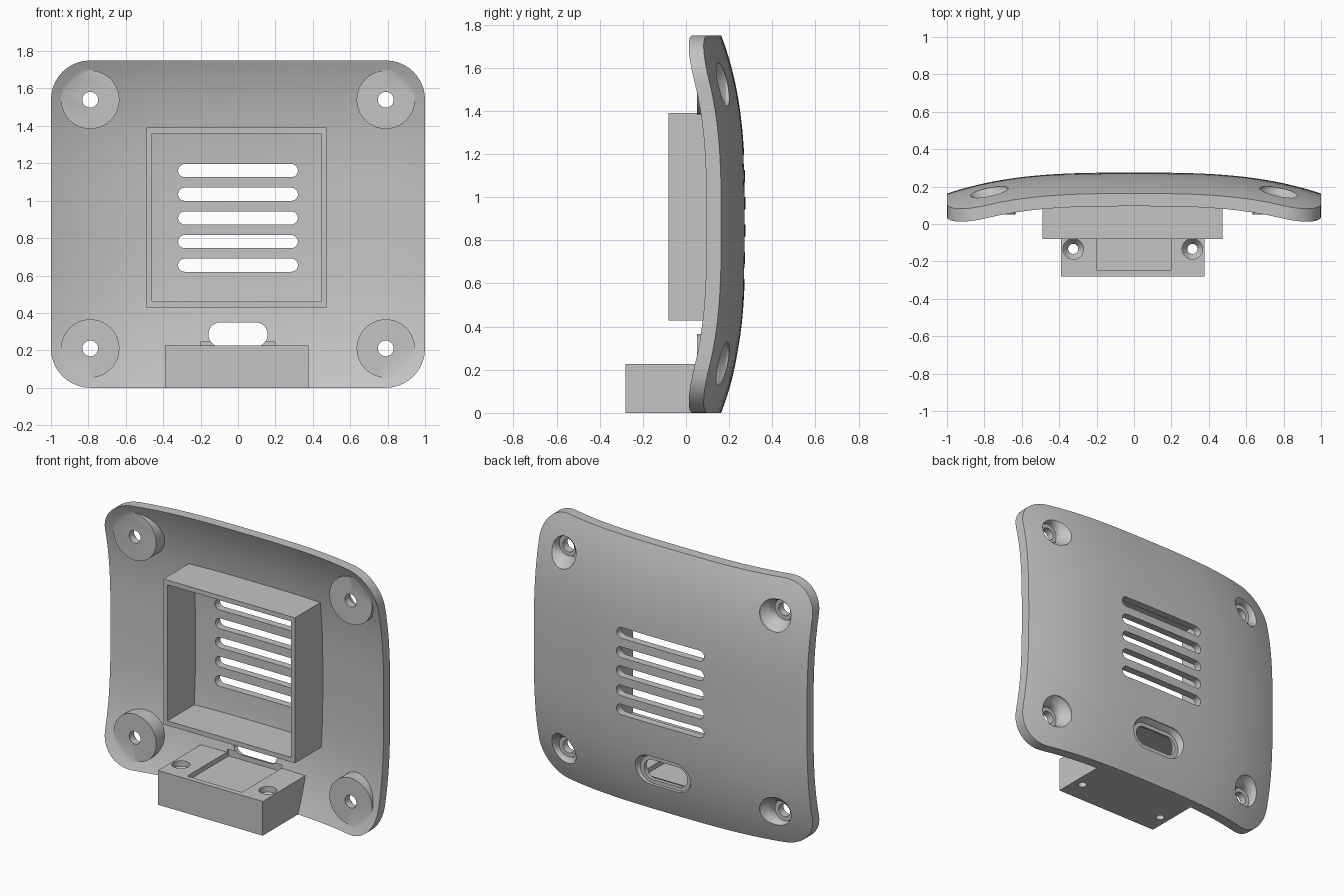
import bpy, bmesh, math

if "Cube" in bpy.data.objects:
    bpy.data.objects.remove(bpy.data.objects["Cube"])

W, H = 1.0, 1.75          # half width, height
grey = bpy.data.materials.new("warm_grey_plastic")
grey.diffuse_color = (0.55, 0.55, 0.55, 1)
grey.use_nodes = True
grey.node_tree.nodes["Principled BSDF"].inputs["Base Color"].default_value = grey.diffuse_color


def bend(x, z):
    t = abs(z - H / 2) / (H / 2)
    return abs(x) ** 3, t ** 3


def back_y(x, z):
    """Domed rear surface."""
    a, b = bend(x, z)
    return 0.275 - 0.112 * (a + b) - 0.0155 * a * b


def front_y(x, z):
    """Hollow front surface, thicker towards the rim."""
    a, b = bend(x, z)
    return 0.225 - 0.13 * (a + b)


def finish(name, bm):
    bmesh.ops.recalc_face_normals(bm, faces=bm.faces)
    me = bpy.data.meshes.new(name)
    bm.to_mesh(me)
    bm.free()
    me.materials.append(grey)
    ob = bpy.data.objects.new(name, me)
    bpy.context.collection.objects.link(ob)
    return ob


def loft(name, rings):
    """Closed solid through rings of points, capped at both ends."""
    bm = bmesh.new()
    vs = [[bm.verts.new(p) for p in r] for r in rings]
    n = len(vs[0])
    for a, b in zip(vs, vs[1:]):
        for i in range(n):
            j = (i + 1) % n
            bm.faces.new((a[i], a[j], b[j], b[i]))
    bm.faces.new(vs[0])
    bm.faces.new(vs[-1])
    return finish(name, bm)


def box(name, x0, x1, y0, y1, z0, z1, y1_low=None):
    """Box whose rear face may lean."""
    ring = [(x0, z0), (x1, z0), (x1, z1), (x0, z1)]
    low = y1 if y1_low is None else y1_low
    return loft(name, [[(x, y0, z) for x, z in ring],
                       [(x, low if z == z0 else y1, z) for x, z in ring]])


def rounded(hw, hh, r, cx=0, cz=0, seg=8, side=1):
    """Rounded rectangle outline, with straight sides divided."""
    pts = []
    for k, (sx, sz) in enumerate([(1, 1), (-1, 1), (-1, -1), (1, -1)]):
        for i in range(seg + 1):
            a = math.pi / 2 * (k + i / seg)
            pts.append((cx + sx * (hw - r) + r * math.cos(a),
                        cz + sz * (hh - r) + r * math.sin(a)))
    out = []
    for i, p in enumerate(pts):
        q = pts[(i + 1) % len(pts)]
        n = side if i % (seg + 1) == seg else 1
        if math.dist(p, q) < 1e-5:
            continue
        out += [(p[0] + (q[0] - p[0]) * j / n, p[1] + (q[1] - p[1]) * j / n) for j in range(n)]
    return out


def circle(r, cx, cz, n=40):
    return [(cx + r * math.cos(2 * math.pi * i / n), cz + r * math.sin(2 * math.pi * i / n))
            for i in range(n)]


def at_y(ring, y):
    return [(x, y, z) for x, z in ring]


def boolean(ob, tool, op='DIFFERENCE', keep=False):
    m = ob.modifiers.new("cut", 'BOOLEAN')
    m.object, m.operation, m.solver = tool, op, 'EXACT'
    bpy.context.view_layer.objects.active = ob
    bpy.ops.object.modifier_apply(modifier=m.name)
    if not keep:
        bpy.data.objects.remove(tool)


def make_shell():
    bm = bmesh.new()
    outline = rounded(W, H / 2, 0.21, 0, 0, 10, 20)
    n, steps, edges = len(outline), 24, []
    for surf in (front_y, back_y):
        mid = bm.verts.new((0, surf(0, H / 2), H / 2))
        prev = None
        for k in range(1, steps + 1):
            s = k / steps
            ring = [bm.verts.new((x * s, surf(x * s, H / 2 + z * s), H / 2 + z * s))
                    for x, z in outline]
            for i in range(n):
                j = (i + 1) % n
                if prev:
                    bm.faces.new((prev[i], prev[j], ring[j], ring[i]))
                else:
                    bm.faces.new((mid, ring[i], ring[j]))
            prev = ring
        edges.append(prev)
    a, b = edges
    for i in range(n):
        j = (i + 1) % n
        bm.faces.new((a[i], a[j], b[j], b[i]))
    return finish("curved_back_cover", bm)


cover = make_shell()

# Screw bosses at the corners, countersunk from behind
for cx in (-0.79, 0.79):
    for cz in (0.21, 1.54):
        ring = circle(0.156, cx, cz)
        boss = loft("boss", [at_y(ring, 0.05),
                             [(x, max(front_y(x, z) + 0.03, 0.06), z) for x, z in ring]])
        boolean(cover, boss, 'UNION')
        sink = [(0.042, 0.0), (0.042, 0.1), (0.068, 0.1), (0.07, 0.125), (0.076, 0.14),
                (0.087, 0.152), (0.102, 0.164), (0.117, 0.185), (0.122, 0.3)]
        boolean(cover, loft("sink", [at_y(circle(r, cx, cz), y) for r, y in sink]))

# Ventilation slots
for i in range(5):
    slot = rounded(0.32, 0.035, 0.0349, 0, 0.655 + 0.1265 * i)
    boolean(cover, loft("slot", [at_y(slot, y) for y in (0.1, 0.4)]))

# Cable port with a shallow recess on the rear
port = rounded(0.158, 0.065, 0.0645, 0, 0.285)
boolean(cover, loft("port", [at_y(port, y) for y in (0.0, 0.4)]))
recess = [(0.185, 0.09, 0.212), (0.19, 0.095, 0.222), (0.205, 0.11, 0.245), (0.205, 0.11, 0.4)]
boolean(cover, loft("recess", [at_y(rounded(hw, hh, hh - 0.001, 0, 0.285), y) for hw, hh, y in recess]))

# Square frame around the vents
frame = box("square_frame", -0.49, 0.473, -0.08, 0.232, 0.429, 1.391)
boolean(frame, box("opening", -0.46, 0.443, -0.2, 0.4, 0.46, 1.36))

# Connector mount with circuit board pocket and two screw holes
mount = box("connector_mount", -0.39, 0.377, -0.28, 0.19, 0.0, 0.227, 0.13)
pocket = box("pocket", -0.2, 0.2, -0.245, 0.188, 0.195, 0.245)
boolean(cover, pocket, keep=True)
boolean(mount, pocket)
for cx in (-0.325, 0.312):
    prof = [(0.027, -0.1), (0.027, 0.15), (0.055, 0.19), (0.055, 0.3)]
    boolean(mount, loft("screw_hole", [[(x, y, z) for x, y in circle(r, cx, -0.133, 28)]
                                       for r, z in prof]))

# Smooth the curved surfaces, keep crisp edges
for ob in (cover, frame, mount):
    bpy.ops.object.select_all(action='DESELECT')
    ob.select_set(True)
    bpy.context.view_layer.objects.active = ob
    bpy.ops.object.shade_smooth_by_angle(angle=math.radians(25))
